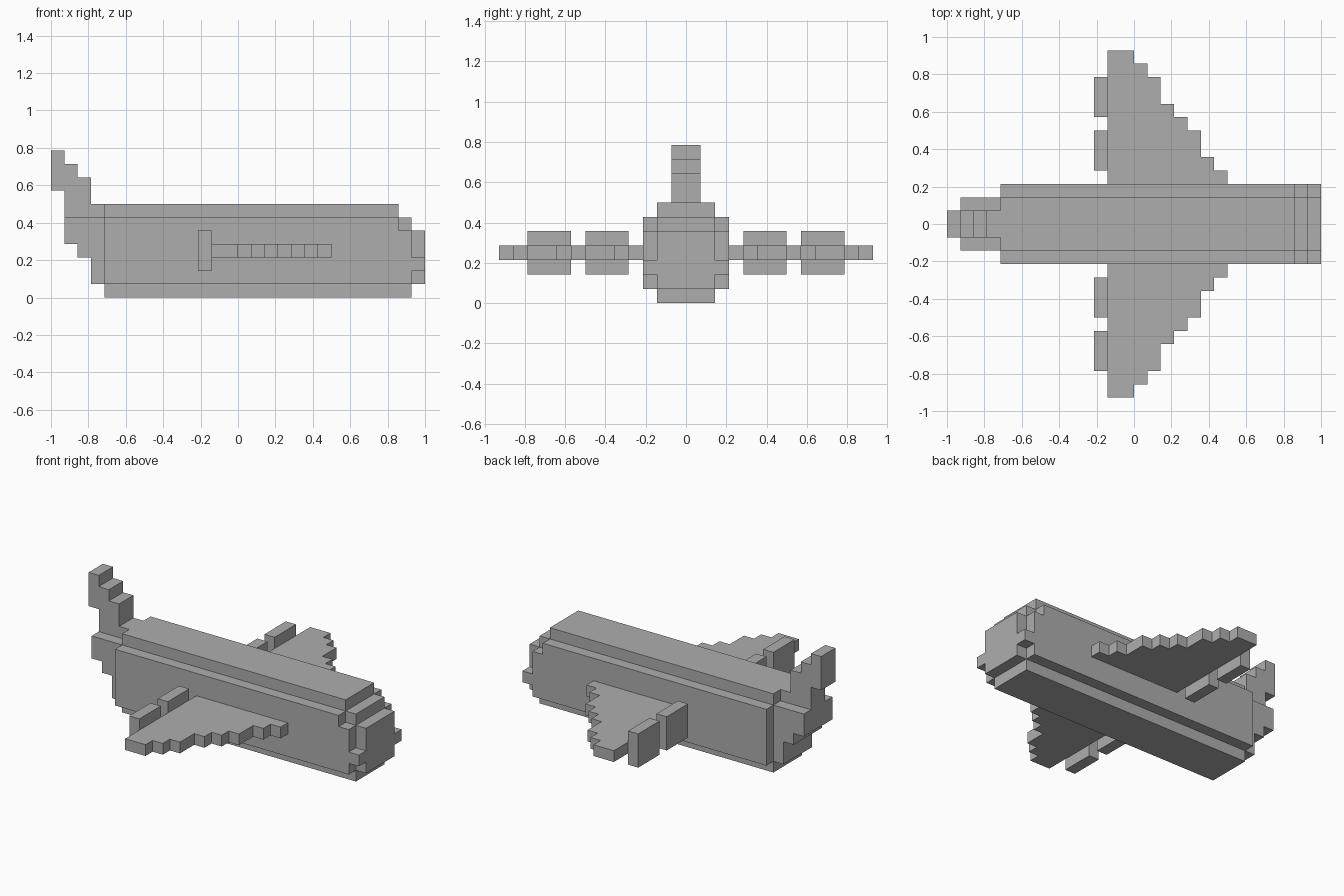
import bpy
import bmesh
from mathutils import Vector

cube = bpy.data.objects.get("Cube")
if cube:
    bpy.data.objects.remove(cube, do_unlink=True)

U = 1 / 14  # one block

grey = bpy.data.materials.new("plain_grey")
colour = (0.42, 0.42, 0.42, 1)
grey.diffuse_color = colour
grey.use_nodes = True
grey.node_tree.nodes["Principled BSDF"].inputs["Base Color"].default_value = colour


def prism(name, outline, low, high, axis):
    """Extrude a stepped outline, given in blocks, along y or z."""
    bm = bmesh.new()
    if axis == "y":
        points = [Vector((a, low, b)) for a, b in outline]
        push = Vector((0, high - low, 0))
    else:
        points = [Vector((a, b, low)) for a, b in outline]
        push = Vector((0, 0, high - low))
    face = bm.faces.new([bm.verts.new(p * U) for p in points])
    result = bmesh.ops.extrude_face_region(bm, geom=[face], use_keep_orig=True)
    moved = [v for v in result["geom"] if isinstance(v, bmesh.types.BMVert)]
    bmesh.ops.translate(bm, verts=moved, vec=push * U)
    bmesh.ops.recalc_face_normals(bm, faces=bm.faces)
    mesh = bpy.data.meshes.new(name)
    bm.to_mesh(mesh)
    bm.free()
    mesh.materials.append(grey)
    obj = bpy.data.objects.new(name, mesh)
    bpy.context.collection.objects.link(obj)
    return obj


def both_sides(name, outline, low, high, axis):
    """Make a left part (+y) and its mirrored twin."""
    prism(name + "_far", outline, low, high, axis)
    if axis == "y":
        prism(name + "_near", outline, -high, -low, axis)
    else:
        prism(name + "_near", [(a, -b) for a, b in outline], low, high, axis)


# Fuselage core with stepped nose and rising tail
core = [(-10, 0), (13, 0), (13, 1), (14, 1), (14, 5), (13, 5), (13, 6),
        (12, 6), (12, 7), (-10, 7), (-10, 6), (-13, 6), (-13, 4), (-12, 4),
        (-12, 3), (-11, 3), (-11, 1), (-10, 1)]
prism("fuselage_core", core, -2, 2, "y")

# Side walls
side = [(-10, 1), (13, 1), (13, 2), (14, 2), (14, 3), (13, 3), (13, 5),
        (12, 5), (12, 6), (-10, 6)]
both_sides("fuselage_side", side, 2, 3, "y")

# Tail fin
fin = [(-13, 6), (-10, 6), (-10, 7), (-11, 7), (-11, 9), (-12, 9), (-12, 10),
       (-13, 10), (-13, 11), (-14, 11), (-14, 8), (-13, 8)]
prism("tail_fin", fin, -1, 1, "y")

# Wings with a stepped leading edge
spans = [13, 12, 11, 9, 8, 7, 5, 4]
wing = [(-2, 3), (-2, spans[0])]
for i, span in enumerate(spans):
    wing.append((i, span))
    wing.append((i, spans[i + 1] if i + 1 < len(spans) else 3))
both_sides("wing", wing, 3, 4, "z")

# Engine plates behind the wings
for label, y in (("inner", 4), ("outer", 8)):
    plate = [(-3, y), (-2, y), (-2, y + 3), (-3, y + 3)]
    both_sides(label + "_engine", plate, 2, 5, "z")
